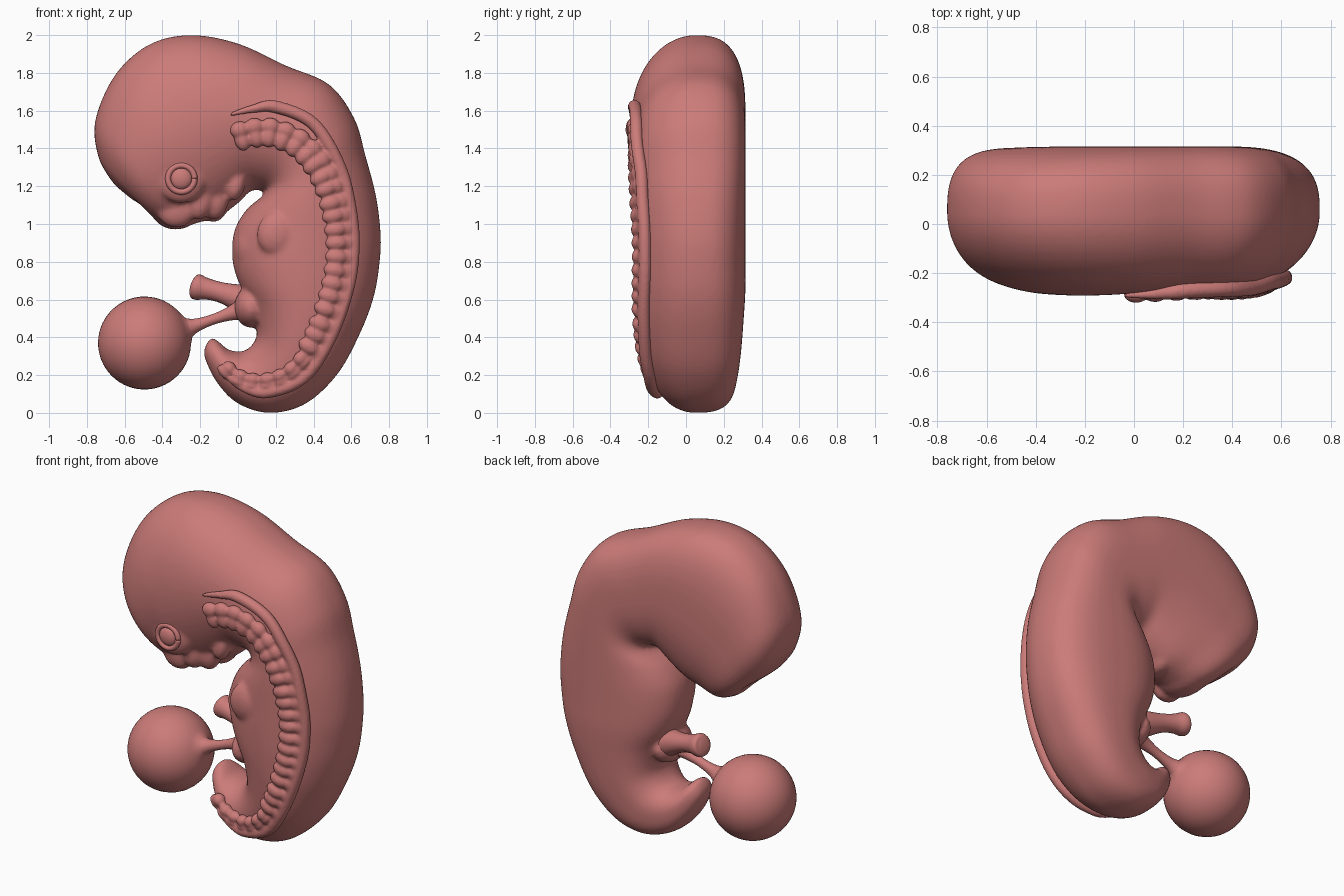
import bpy, bmesh, math
from mathutils import Vector, Matrix
from mathutils.bvhtree import BVHTree

if "Cube" in bpy.data.objects:
    bpy.data.objects.remove(bpy.data.objects["Cube"])

skin = bpy.data.materials.new("rosy_skin")
skin.diffuse_color = (0.60, 0.20, 0.19, 1)
skin.use_nodes = True
skin.node_tree.nodes["Principled BSDF"].inputs["Base Color"].default_value = skin.diffuse_color


def spline(pts, sub):
    """Catmull-Rom through tuples of any length."""
    out = []
    for i in range(len(pts) - 1):
        a, b, c, d = (pts[max(0, min(len(pts) - 1, i + k))] for k in (-1, 0, 1, 2))
        for s in range(sub):
            t = s / sub
            out.append([0.5 * (2 * q + (r - p) * t + (2 * p - 5 * q + 4 * r - w) * t * t
                               + (3 * q - p - 3 * r + w) * t ** 3)
                        for p, q, r, w in zip(a, b, c, d)])
    return out + [list(pts[-1])]


def skin_rings(bm, rings):
    rows = [[bm.verts.new(p) for p in ring] for ring in rings]
    n = len(rows[0])
    for a, b in zip(rows, rows[1:]):
        for i in range(n):
            bm.faces.new((a[i], a[(i + 1) % n], b[(i + 1) % n], b[i]))
    bm.faces.new(rows[0])
    bm.faces.new(rows[-1][::-1])
    bmesh.ops.recalc_face_normals(bm, faces=bm.faces)


def tube(bm, pts, n=20):
    """Round tube through (x, y, z, radius) points."""
    rings = []
    for i, p in enumerate(pts):
        c = Vector(p[:3])
        t = (Vector(pts[min(i + 1, len(pts) - 1)][:3]) - Vector(pts[max(i - 1, 0)][:3])).normalized()
        a = t.cross(Vector((0, 1, 0))).normalized()
        b = t.cross(a)
        rings.append([c + p[3] * (a * math.cos(k * math.tau / n) + b * math.sin(k * math.tau / n))
                      for k in range(n)])
    skin_rings(bm, rings)


def blob(bm, pos, size, turn=0.0, seg=20):
    m = Matrix.Translation(pos) @ Matrix.Rotation(turn, 4, 'Y') @ Matrix.Diagonal((*size, 1))
    bmesh.ops.create_uvsphere(bm, u_segments=seg, v_segments=seg // 2 + 2, radius=1, matrix=m)


def finish(name, bm, voxel=0, soften=0):
    me = bpy.data.meshes.new(name)
    bm.to_mesh(me)
    bm.free()
    me.materials.append(skin)
    for f in me.polygons:
        f.use_smooth = True
    ob = bpy.data.objects.new(name, me)
    bpy.context.collection.objects.link(ob)
    if voxel:
        m = ob.modifiers.new("blend", 'REMESH')
        m.mode, m.voxel_size, m.use_smooth_shade = 'VOXEL', voxel, True
        m = ob.modifiers.new("soften", 'SMOOTH')
        m.factor, m.iterations = .5, soften


# Body sections: inner x, z, outer x, z, front depth, back depth
YC = 0.05
sections = [
    (-.56, 1.13, -.61, 1.17, .04, .04), (-.50, 1.09, -.67, 1.23, .11, .11),
    (-.42, 1.01, -.74, 1.36, .20, .19), (-.32, .98, -.755, 1.55, .28, .25),
    (-.20, 1.01, -.65, 1.79, .325, .262), (-.10, 1.04, -.47, 1.95, .34, .265),
    (.00, 1.11, -.25, 2.0, .34, .265), (.06, 1.17, .0, 1.955, .33, .265),
    (.10, 1.18, .25, 1.84, .32, .265), (.13, 1.175, .48, 1.74, .315, .265),
    (.14, 1.165, .615, 1.56, .315, .265), (.12, 1.14, .675, 1.36, .315, .265),
    (.04, 1.07, .73, 1.15, .32, .265), (-.02, .96, .755, .95, .32, .265),
    (-.03, .82, .75, .80, .32, .265), (.0, .70, .72, .62, .315, .265),
    (.07, .56, .65, .43, .30, .255), (.10, .43, .53, .21, .27, .24),
    (.075, .36, .36, .05, .23, .22), (.02, .325, .17, .0, .19, .20),
    (-.05, .335, .0, .05, .17, .17), (-.10, .375, -.11, .16, .13, .13),
    (-.13, .395, -.175, .29, .08, .08), (-.15, .39, -.175, .35, .03, .03)]


def body_ring(s, n=56):
    ix, iz, ox, oz, fd, bd = s
    ring = []
    for k in range(n):
        a = math.tau * (k + .5) / n
        c, d = math.cos(a), math.sin(a)
        e = 2.0 if d < 0 else (2.8 if c > 0 else 2.4)   # flatter far side
        u = math.copysign(abs(c) ** (2 / e), c)
        v = math.copysign(abs(d) ** (2 / e), d) * (fd if d < 0 else bd)
        w = (u + 1) / 2
        ring.append((ix + (ox - ix) * w, YC + v, iz + (oz - iz) * w))
    return ring


body = bmesh.new()
skin_rings(body, [body_ring(s) for s in spline(sections, 6)])
tree = BVHTree.FromBMesh(body)


def front(x, z):
    hit = tree.ray_cast(Vector((x, -2, z)), Vector((0, 1, 0)))[0]
    return hit.y if hit else 0.0


# Face swellings, throat arches and limb bud: x, z, radius x, radius z, sink
for x, z, rx, rz, sink in ((-.33, 1.07, .10, .09, .04), (-.20, 1.12, .07, .10, .03),
                           (-.12, 1.12, .07, .10, .035), (-.01, 1.21, .05, .09, .02),
                           (-.30, 1.24, .13, .13, .035), (.21, .95, .11, .12, .03)):
    blob(body, (x, front(x, z) + sink, z), (rx, .06, rz), .25)
# Nose swelling, heart swelling, throat core and navel swelling
blob(body, (-.33, .04, 1.10), (.14, .20, .13))
blob(body, (.09, .03, .87), (.12, .19, .17))
blob(body, (-.13, .05, 1.12), (.08, .13, .11))
blob(body, (.07, .04, .56), (.09, .16, .11))
finish("body", body, .014, 5)

# Ridge bordering the segments
ridge = [(-.04, 1.58), (.08, 1.61), (.2, 1.62), (.4, 1.53), (.54, 1.3), (.60, 1.05), (.61, .85),
         (.58, .65), (.49, .4), (.35, .19), (.15, .11), (.0, .15), (-.08, .22)]
pts = spline(ridge, 8)
bm = bmesh.new()
for i, (x, z) in enumerate(pts):
    k = min(1, .25 + i / 20, .25 + (len(pts) - 1 - i) / 20)
    pts[i] = (x, front(x, z) - .02 * k, z, .034 * k)
tube(bm, pts, 12)

# Row of segments evenly spaced along a curve, each with a plate filling out to the ridge
row = [(.0, 1.44), (.12, 1.465), (.22, 1.45), (.33, 1.39), (.43, 1.26), (.49, 1.1), (.52, .9),
       (.505, .72), (.46, .55), (.38, .36), (.26, .22), (.12, .175), (.0, .20), (-.06, .25)]
pts = [Vector(p) for p in spline(row, 20)]
walk, step = .05, .072
for a, b in zip(pts, pts[1:]):
    walk += (b - a).length
    if walk >= step:
        walk -= step
        d = (b - a).normalized()
        turn = -math.atan2(d.y, d.x)
        k = .6 if b.y < .3 else 1
        blob(bm, (b.x, front(b.x, b.y) - .008, b.y), (.042, .038, .06 * k), turn, 16)
        p = b + Vector((-d.y, d.x)) * .055 * k
        blob(bm, (p.x, front(p.x, p.y) - .006, p.y), (.052, .038, .045 * k), turn, 16)
finish("back_segments", bm, .009, 3)

# Eye: rim and lens
ey = front(-.30, 1.24) - .016
bm = bmesh.new()
ring = [(-.30 + .07 * math.cos(a), ey, 1.24 + .07 * math.sin(a), .016)
        for a in (math.tau * i / 40 for i in range(41))]
tube(bm, ring, 10)
finish("eye_rim", bm)
bm = bmesh.new()
blob(bm, (-.30, ey + .005, 1.24), (.058, .03, .058), 0, 24)
finish("eye_lens", bm)

# Yolk sac with its stalk, turned about one axis
c, ax, R = Vector((-.495, .048, .37)), Vector((.945, 0, .325)), .246
prof = [(-R * math.cos(math.radians(t)), R * math.sin(math.radians(t))) for t in range(2, 164, 6)]
prof += spline([(.25, .052), (.29, .036), (.36, .028), (.43, .03), (.51, .045), (.58, .08), (.64, .10)], 4)
bm = bmesh.new()
tube(bm, [(*(c + ax * d), r) for d, r in prof], 40)
finish("yolk_sac", bm)

# Cut cord stub with a flared end
cord = [(.10, .08, .57, .11), (.03, .11, .60, .08), (-.08, .14, .635, .055), (-.16, .155, .655, .056),
        (-.21, .165, .665, .068), (-.235, .168, .672, .06), (-.245, .17, .675, .03)]
bm = bmesh.new()
tube(bm, spline(cord, 5), 24)
finish("cord_stub", bm)
